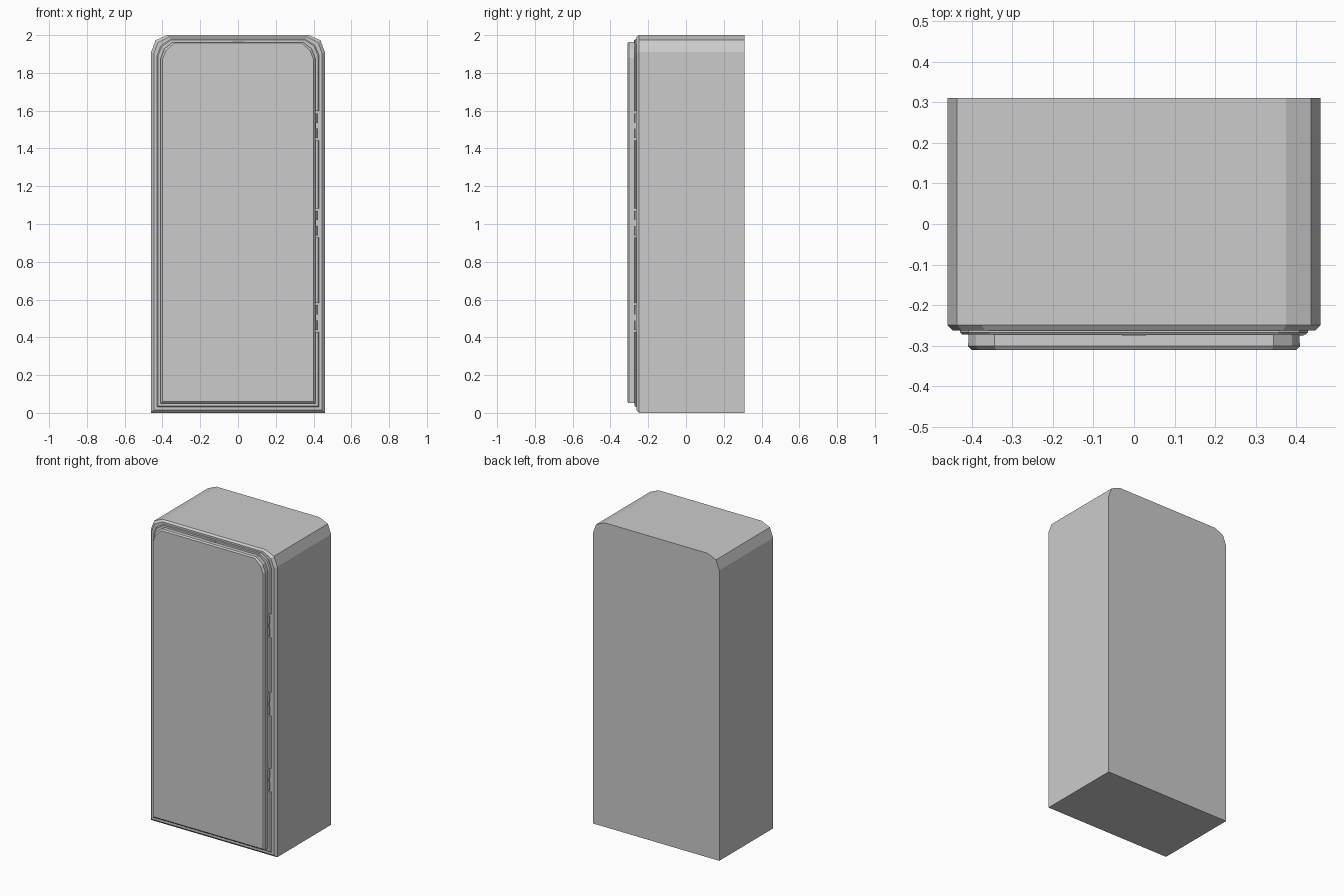
import bpy, bmesh
from mathutils import Matrix

if "Cube" in bpy.data.objects:
    bpy.data.objects.remove(bpy.data.objects["Cube"])


def arch(inset):
    # half-profile of the cabinet front: square foot, three-point rounded shoulder
    half = [(0.46 - inset, inset),
            (0.46 - inset, 1.91 - inset * 0.6),
            (0.436 - inset * 0.9, 1.973 - inset * 0.9),
            (0.375 - inset * 0.6, 2.0 - inset * 0.7)]
    return half + [(-x, z) for x, z in reversed(half)]


def finish(name, bm):
    bmesh.ops.recalc_face_normals(bm, faces=bm.faces)
    mesh = bpy.data.meshes.new(name)
    bm.to_mesh(mesh)
    bm.free()
    obj = bpy.data.objects.new(name, mesh)
    bpy.context.collection.objects.link(obj)
    return obj


def loft(name, sections):
    # skin arch profiles of given (y, inset), capped at both ends
    bm = bmesh.new()
    rings = [[bm.verts.new((x, y, z)) for x, z in arch(i)] for y, i in sections]
    for a, b in zip(rings, rings[1:]):
        for k in range(len(a)):
            n = (k + 1) % len(a)
            bm.faces.new((a[k], a[n], b[n], b[k]))
    bm.faces.new(rings[0])
    bm.faces.new(rings[-1])
    return finish(name, bm)


def box(name, center, size):
    bm = bmesh.new()
    bmesh.ops.create_cube(bm, size=1, matrix=Matrix.Translation(center) @ Matrix.Diagonal((*size, 1)))
    return finish(name, bm)


# Cabinet shell with a chamfered front edge
loft("cabinet", [(0.311, 0), (-0.249, 0), (-0.263, 0.014)])

# Raised frame lip, notched on the hinge side
lip = loft("frame_lip", [(-0.255, 0.031), (-0.267, 0.031), (-0.272, 0.036)])
hinge_heights = (0.505, 1.005, 1.52)
for h in hinge_heights:
    cutter = box("notch_cutter", (0.425, -0.27, h), (0.032, 0.014, 0.155))
    cutter.hide_render = True
    mod = lip.modifiers.new("notch", 'BOOLEAN')
    mod.operation = 'DIFFERENCE'
    mod.solver = 'EXACT'
    mod.object = cutter
    bpy.context.view_layer.objects.active = lip
    bpy.ops.object.modifier_apply(modifier="notch")
    bpy.data.objects.remove(cutter)

# Door panel with bevelled front
loft("door", [(-0.268, 0.053), (-0.301, 0.051), (-0.311, 0.061)])

# Hinges: a leaf and two barrel knuckles each
for n, h in enumerate(hinge_heights):
    box(f"hinge_leaf_{n}", (0.407, -0.269, h), (0.014, 0.014, 0.13))
    for dz in (-0.04, 0.04):
        bm = bmesh.new()
        bmesh.ops.create_cone(bm, cap_ends=True, segments=8, radius1=0.006, radius2=0.006,
                              depth=0.05, matrix=Matrix.Translation((0.415, -0.27, h + dz)))
        finish(f"hinge_knuckle_{n}", bm)

# Small latch tab above the door
box("latch_tab", (0, -0.27, 1.967), (0.06, 0.01, 0.012))
